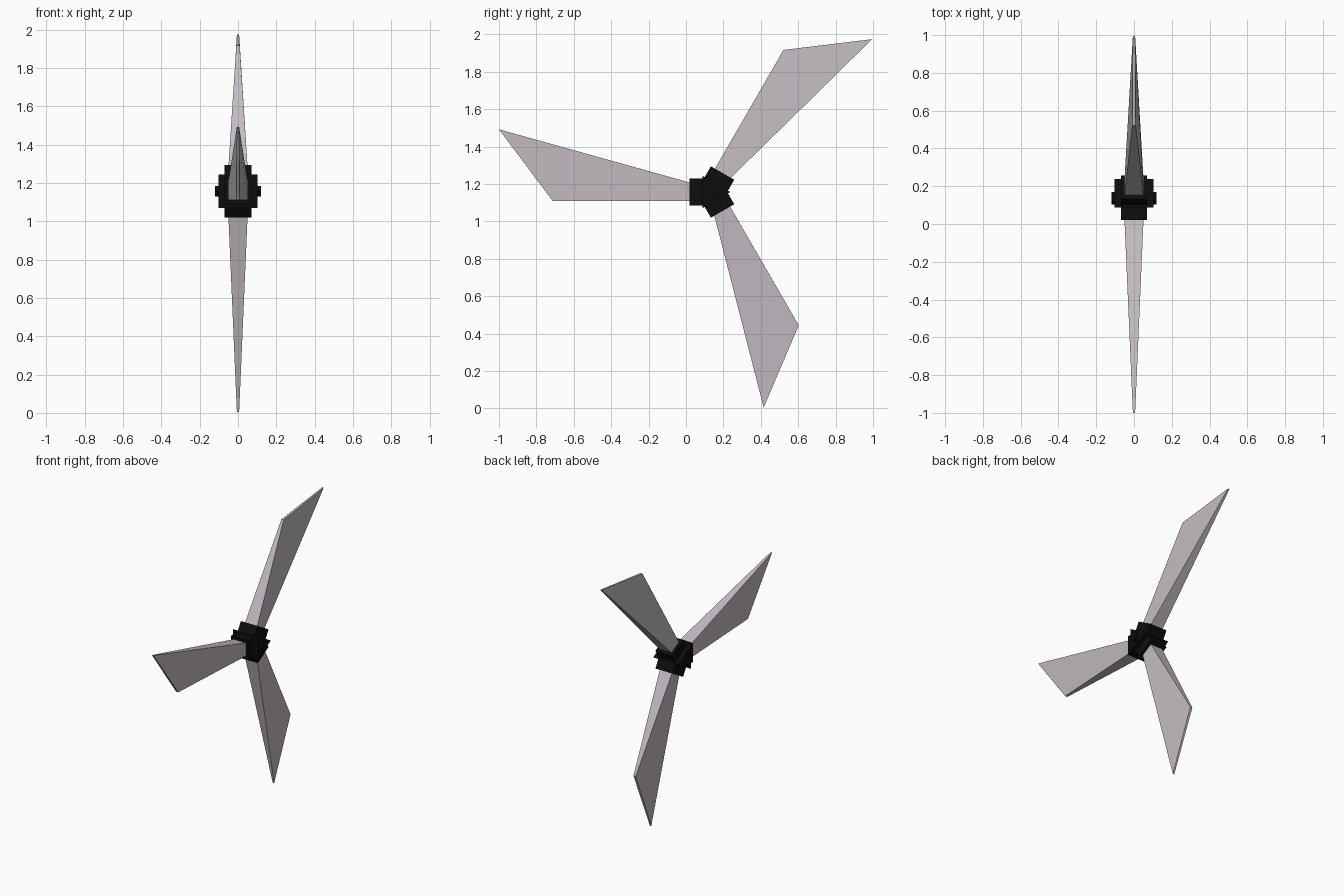
import bpy, bmesh, math
from mathutils import Matrix

if "Cube" in bpy.data.objects:
    bpy.data.objects.remove(bpy.data.objects["Cube"])

CENTRE = (0.0, 0.137, 1.157)


def material(name, rgb):
    m = bpy.data.materials.new(name)
    m.diffuse_color = (*rgb, 1)
    m.use_nodes = True
    m.node_tree.nodes["Principled BSDF"].inputs["Base Color"].default_value = m.diffuse_color
    return m


pale = material("pale grey", (0.55, 0.50, 0.54))
black = material("black", (0.004, 0.004, 0.004))


def prism(name, profile, mat, turn=0.0):
    """Skin a (outward, up, half thickness) outline, turned about the x axis."""
    bm = bmesh.new()
    right = [bm.verts.new((w, -u, v)) for u, v, w in profile]
    left = [bm.verts.new((-w, -u, v)) for u, v, w in profile]
    bm.faces.new(right)
    bm.faces.new(left[::-1])
    n = len(profile)
    for i in range(n):
        j = (i + 1) % n
        bm.faces.new((right[j], right[i], left[i], left[j]))
    bm.transform(Matrix.Translation(CENTRE) @ Matrix.Rotation(turn, 4, 'X'))
    bmesh.ops.recalc_face_normals(bm, faces=bm.faces)
    me = bpy.data.meshes.new(name)
    bm.to_mesh(me)
    bm.free()
    me.materials.append(mat)
    ob = bpy.data.objects.new(name, me)
    bpy.context.collection.objects.link(ob)
    return ob


def polygon(sides, radius, half):
    """Regular outline with one corner pointing to the back."""
    return [(-radius * math.cos(i * math.tau / sides),
             radius * math.sin(i * math.tau / sides), half) for i in range(sides)]


# Tapered blades and the square sockets that hold them
blade = [(0.10, -0.047, 0.051), (0.85, -0.047, 0.009),
         (1.137, 0.335, 0.006), (0.10, 0.046, 0.051)]
socket = [(0.0, -0.072, 0.07), (0.117, -0.072, 0.07),
          (0.117, 0.072, 0.07), (0.0, 0.072, 0.07)]
for k in range(3):
    turn = k * math.tau / 3
    prism(f"blade_{k + 1}", blade, pale, turn)
    prism(f"blade_socket_{k + 1}", socket, black, turn)

# Three-cornered hub plate and the short axle through it
prism("hub_plate", polygon(3, 0.10, 0.103), black)
prism("axle", polygon(6, 0.033, 0.12), black)
